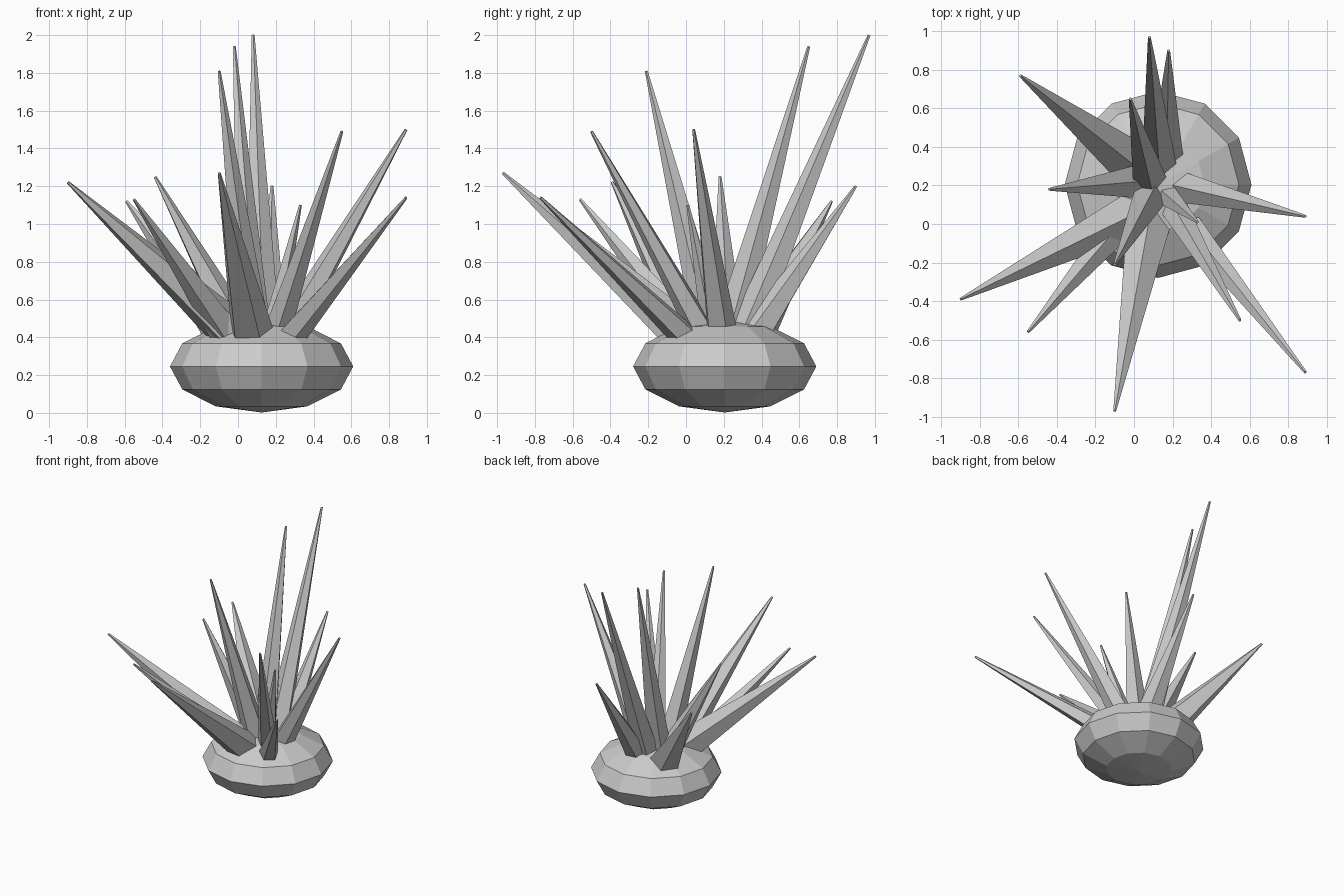
import bpy
from mathutils import Vector

# squashed low-poly body
bpy.ops.mesh.primitive_uv_sphere_add(segments=12, ring_count=6, radius=1, location=(0.125, 0.205, 0.246))
body = bpy.context.object
body.name = "body"
body.scale = (0.485, 0.485, 0.244)

# spines: base centre, tip, base radius
SPINES = [
    ((0.13, 0.31, 0.40), (0.08, 0.97, 2.00), 0.10),
    ((0.08, 0.23, 0.40), (-0.02, 0.65, 1.94), 0.10),
    ((0.08, 0.14, 0.40), (-0.10, -0.21, 1.81), 0.10),
    ((0.20, 0.10, 0.40), (0.55, -0.50, 1.49), 0.08),
    ((0.25, 0.19, 0.40), (0.89, 0.04, 1.50), 0.09),
    ((0.26, 0.02, 0.38), (0.89, -0.77, 1.14), 0.08),
    ((0.00, 0.05, 0.40), (-0.90, -0.39, 1.22), 0.13),
    ((-0.03, 0.05, 0.38), (-0.55, -0.56, 1.13), 0.10),
    ((0.08, 0.03, 0.37), (-0.10, -0.97, 1.27), 0.13),
    ((0.02, 0.22, 0.40), (-0.44, 0.18, 1.25), 0.10),
    ((-0.03, 0.33, 0.38), (-0.59, 0.77, 1.12), 0.13),
    ((0.17, 0.34, 0.38), (0.18, 0.90, 1.20), 0.10),
    ((0.17, 0.15, 0.40), (0.33, 0.01, 1.10), 0.07),
]


def spine(name, base, tip, radius):
    base, tip = Vector(base), Vector(tip)
    axis = tip - base
    root = base - axis.normalized() * 0.05   # bury the root in the body
    bpy.ops.mesh.primitive_cone_add(vertices=5, radius1=radius, radius2=0.008,
                                    depth=(tip - root).length, location=(root + tip) / 2)
    ob = bpy.context.object
    ob.name = name
    ob.rotation_mode = 'QUATERNION'
    ob.rotation_quaternion = axis.to_track_quat('Z', 'Y')


for i, (base, tip, radius) in enumerate(SPINES):
    spine(f"spine_{i + 1}", base, tip, radius)
